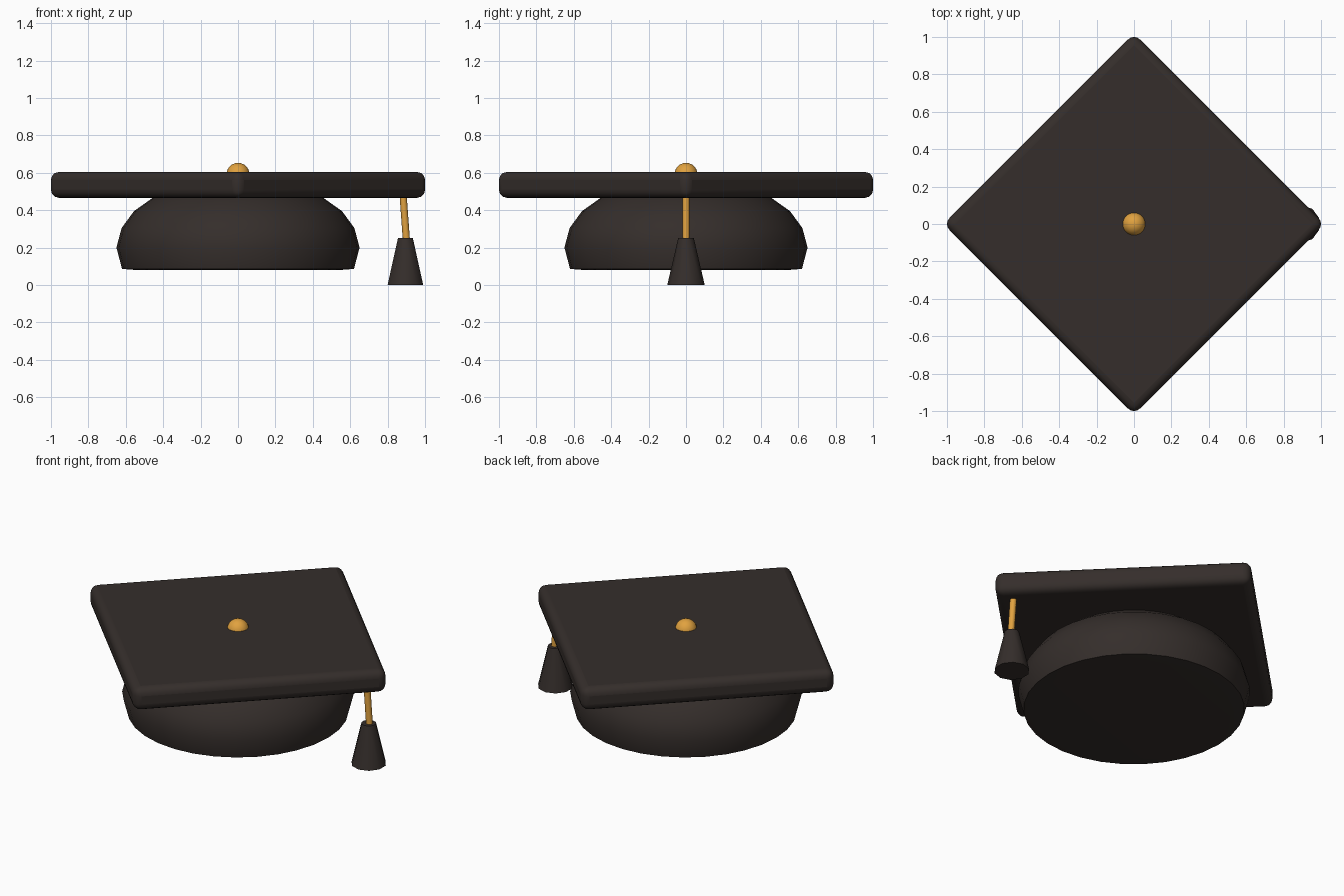
import bpy, math
from mathutils import Vector

if "Cube" in bpy.data.objects:
    bpy.data.objects.remove(bpy.data.objects["Cube"])


def material(name, rgb):
    m = bpy.data.materials.new(name)
    m.diffuse_color = (*rgb, 1)
    m.use_nodes = True
    m.node_tree.nodes["Principled BSDF"].inputs["Base Color"].default_value = m.diffuse_color
    return m


BLACK = material("dark_cloth", (0.035, 0.027, 0.024))
GOLD = material("gold_thread", (0.75, 0.36, 0.05))


def finish(name, mat, angle=40):
    ob = bpy.context.object
    ob.name = name
    ob.data.materials.append(mat)
    bpy.ops.object.shade_smooth_by_angle(angle=math.radians(angle))
    return ob


# Square board, turned so its corners point along the axes
R = 0.045
side = math.sqrt(2) * (1 + R * (math.sqrt(2) - 1))
bpy.ops.mesh.primitive_cube_add(size=1, location=(0, 0, 0.535))
board = bpy.context.object
board.scale = (side, side, 0.14)
board.rotation_euler.z = math.pi / 4
bpy.ops.object.transform_apply(location=False, rotation=True, scale=True)
bevel = board.modifiers.new("rounded_edges", 'BEVEL')
bevel.width = R
bevel.segments = 4
finish("board", BLACK)

# Skull cap: squashed dome with a flat underside, lathed from a profile
profile = [(0.545, 0.08), (0.62, 0.086), (0.65, 0.2), (0.622, 0.305),
           (0.556, 0.395), (0.45, 0.47), (0.32, 0.53)]
SIDES = 32
verts = [(r * math.cos(2 * math.pi * i / SIDES), r * math.sin(2 * math.pi * i / SIDES), z)
         for r, z in profile for i in range(SIDES)]
faces = [(k * SIDES + i, k * SIDES + (i + 1) % SIDES,
          (k + 1) * SIDES + (i + 1) % SIDES, (k + 1) * SIDES + i)
         for k in range(len(profile) - 1) for i in range(SIDES)]
faces.append(tuple(reversed(range(SIDES))))
faces.append(tuple(range((len(profile) - 1) * SIDES, len(profile) * SIDES)))
mesh = bpy.data.meshes.new("skull_cap")
mesh.from_pydata(verts, [], faces)
cap = bpy.data.objects.new("skull_cap", mesh)
bpy.context.collection.objects.link(cap)
bpy.ops.object.select_all(action='DESELECT')
cap.select_set(True)
bpy.context.view_layer.objects.active = cap
finish("skull_cap", BLACK)

# Button on top of the board
bpy.ops.mesh.primitive_uv_sphere_add(segments=24, ring_count=12, radius=0.062,
                                     location=(0, 0, 0.591))
finish("button", GOLD)

# Slanted cord from the board's corner down to the tassel
top, bottom = Vector((0.882, 0, 0.49)), Vector((0.901, 0, 0.23))
axis = top - bottom
bpy.ops.mesh.primitive_cylinder_add(vertices=10, radius=0.019, depth=axis.length,
                                    location=(top + bottom) / 2)
bpy.context.object.rotation_euler = axis.to_track_quat('Z', 'Y').to_euler()
finish("tassel_cord", GOLD)

# Tassel
bpy.ops.mesh.primitive_cone_add(vertices=10, radius1=0.1, radius2=0.042, depth=0.25,
                                location=(0.895, 0, 0.125))
finish("tassel", BLACK)
